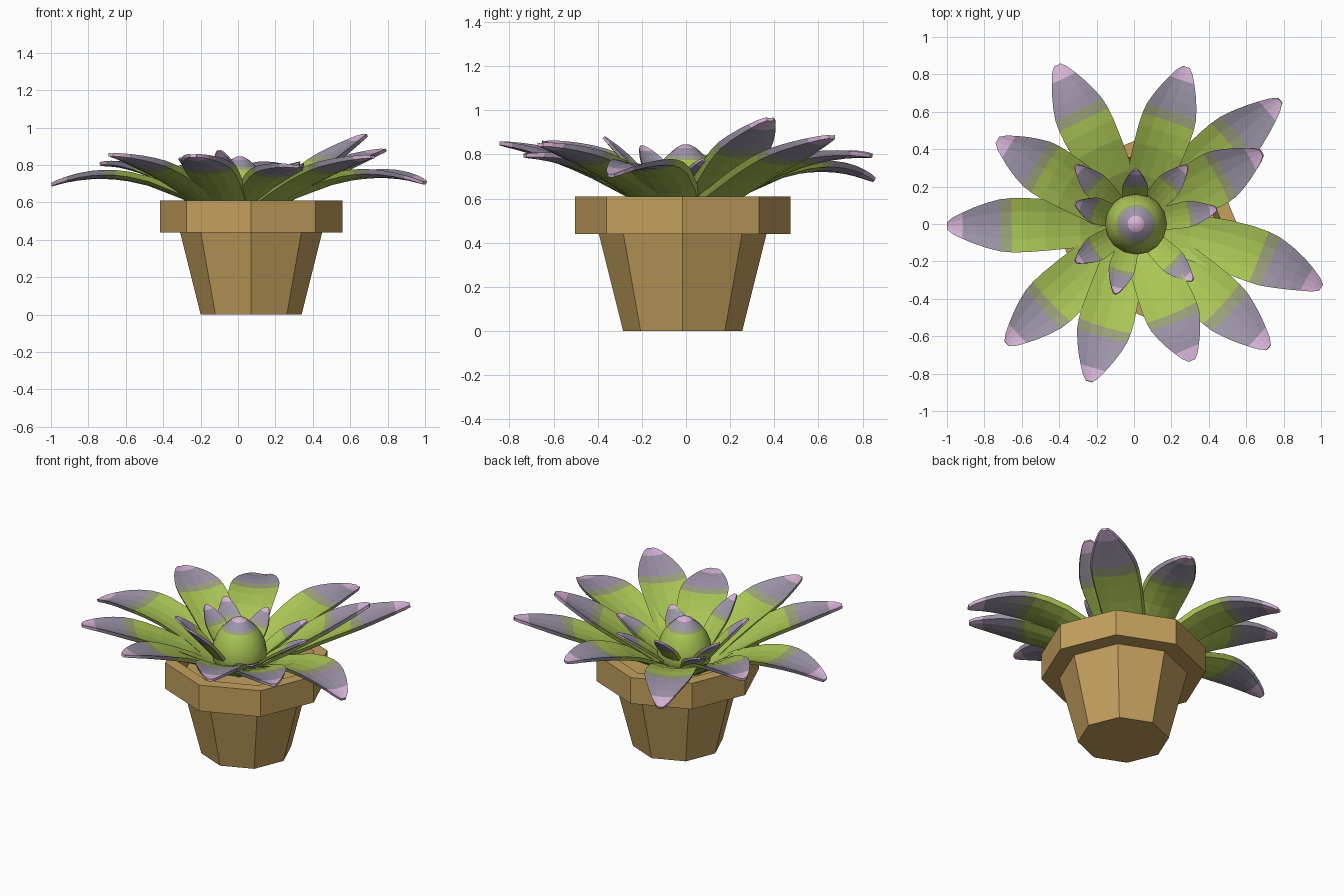
import bpy, bmesh, math
from mathutils import Vector

if "Cube" in bpy.data.objects:
    bpy.data.objects.remove(bpy.data.objects["Cube"])


def mat(name, rgb):
    m = bpy.data.materials.new(name)
    m.diffuse_color = (*rgb, 1)
    m.use_nodes = True
    m.node_tree.nodes["Principled BSDF"].inputs["Base Color"].default_value = m.diffuse_color
    return m


CLAY = mat("clay", (0.55, 0.35, 0.11))
LEAF_MATS = [mat("leaf_green", (0.40, 0.56, 0.09)),
             mat("grey_green", (0.33, 0.36, 0.20)),
             mat("dusty_purple", (0.34, 0.295, 0.39)),
             mat("tip_pink", (0.68, 0.46, 0.68))]


def make_object(name, bm, mats):
    bmesh.ops.recalc_face_normals(bm, faces=bm.faces)
    me = bpy.data.meshes.new(name)
    bm.to_mesh(me)
    bm.free()
    for m in mats:
        me.materials.append(m)
    ob = bpy.data.objects.new(name, me)
    bpy.context.collection.objects.link(ob)
    return ob


def skin(bm, rings, mat_rule=lambda i: 0):
    """Join closed rings of points and cap both ends."""
    vs = [[bm.verts.new(p) for p in r] for r in rings]
    n = len(vs[0])
    for i in range(len(vs) - 1):
        for k in range(n):
            f = bm.faces.new((vs[i][k], vs[i][(k + 1) % n],
                              vs[i + 1][(k + 1) % n], vs[i + 1][k]))
            f.material_index = mat_rule(i)
    bm.faces.new(vs[0]).material_index = mat_rule(0)
    bm.faces.new(vs[-1]).material_index = mat_rule(len(vs) - 2)


def lathe(name, profile, sides, centre, mats, mat_rule=lambda i: 0):
    bm = bmesh.new()
    skin(bm, [[(centre[0] + r * math.cos(2 * math.pi * k / sides),
                centre[1] + r * math.sin(2 * math.pi * k / sides), z)
               for k in range(sides)] for r, z in profile], mat_rule)
    return make_object(name, bm, mats)


# Octagonal pot with a heavy hollow rim
lathe("pot", [(0.27, 0), (0.38, 0.44), (0.4875, 0.44), (0.4875, 0.61),
              (0.41, 0.61), (0.38, 0.52)], 8, (0.07, -0.015), [CLAY])

# Central bud, coloured by height
bud_profile = [(0.12, 0.52), (0.155, 0.57), (0.165, 0.62), (0.155, 0.68), (0.13, 0.74),
               (0.105, 0.775), (0.09, 0.79), (0.045, 0.83), (0.015, 0.845)]
bud_cols = [0, 0, 0, 0, 0, 1, 2, 3]
bud = lathe("bud", bud_profile, 16, (0.01, 0), LEAF_MATS, lambda i: bud_cols[i])
bpy.context.view_layer.objects.active = bud
bud.select_set(True)
bpy.ops.object.shade_smooth_by_angle(angle=math.radians(40))
bud.select_set(False)

# Leaf stations: position along the leaf, relative width, colour after it
STATIONS = [(0, .75, 0), (.2, .84, 0), (.4, .95, 0), (.52, 1, 0), (.6, 1, 1),
            (.67, .96, 2), (.75, .83, 2), (.83, .66, 2), (.9, .48, 3),
            (.96, .31, 3), (1, .13, 3)]


def leaf(name, tip, ctrl_z, half, thick, r0, bend=0.0):
    tip = Vector(tip)
    reach = math.hypot(tip.x, tip.y)
    d = Vector((tip.x / reach, tip.y / reach, 0))
    side = Vector((-d.y, d.x, 0))
    p0 = d * r0 + Vector((0, 0, 0.53))
    p1 = d * reach * 0.58 + side * bend + Vector((0, 0, ctrl_z))
    rings = []
    for t, w, c in STATIONS:
        p = p0 * (1 - t) ** 2 + p1 * 2 * t * (1 - t) + tip * t * t
        tan = ((p1 - p0) * (1 - t) + (tip - p1) * t).normalized()
        across = Vector((-tan.y, tan.x, 0)).normalized()
        up = tan.cross(across)
        th = thick * (0.5 + 0.5 * w)
        # Shallow cupped section: upper skin, then lower skin
        top = [(u, 0.16 * half * w * u * u) for u in (-1, -.5, 0, .5, 1)]
        low = [(u * .92, 0.16 * half * w * u * u - th) for u in (1, .5, 0, -.5, -1)]
        rings.append([p + across * u * half * w + up * h for u, h in top + low])
    bm = bmesh.new()
    skin(bm, rings, lambda i: STATIONS[i][2])
    make_object(name, bm, LEAF_MATS)


# Outer leaves: tip position, arch height, sideways bend
OUTER = [((1.0, -.34, .71), .86, .10), ((.78, .66, .885), .78, 0),
         ((.68, .38, .965), .78, 0), ((.28, .84, .80), .84, 0),
         ((-.41, .85, .69), .86, 0), ((-.73, .45, .81), .83, 0),
         ((-1.0, -.01, .70), .86, 0), ((-.68, -.64, .86), .81, 0),
         ((-.24, -.84, .855), .80, 0), ((.31, -.73, .80), .80, 0),
         ((.72, -.66, .85), .80, 0)]
for i, (tip, cz, bend) in enumerate(OUTER):
    leaf(f"outer_leaf_{i + 1}", tip, cz, 0.145, 0.028, 0.1, bend)

# Inner ring of small leaves around the bud
INNER = [(.01, .29, .80), (.28, .31, .78), (.44, .08, .78), (.31, -.30, .73),
         (-.10, -.37, .88), (-.31, -.20, .84), (-.31, .11, .80), (-.31, .31, .78)]
for i, tip in enumerate(INNER):
    leaf(f"inner_leaf_{i + 1}", tip, 0.5 * (tip[2] + 0.53) + 0.03, 0.07, 0.018, 0.08)
